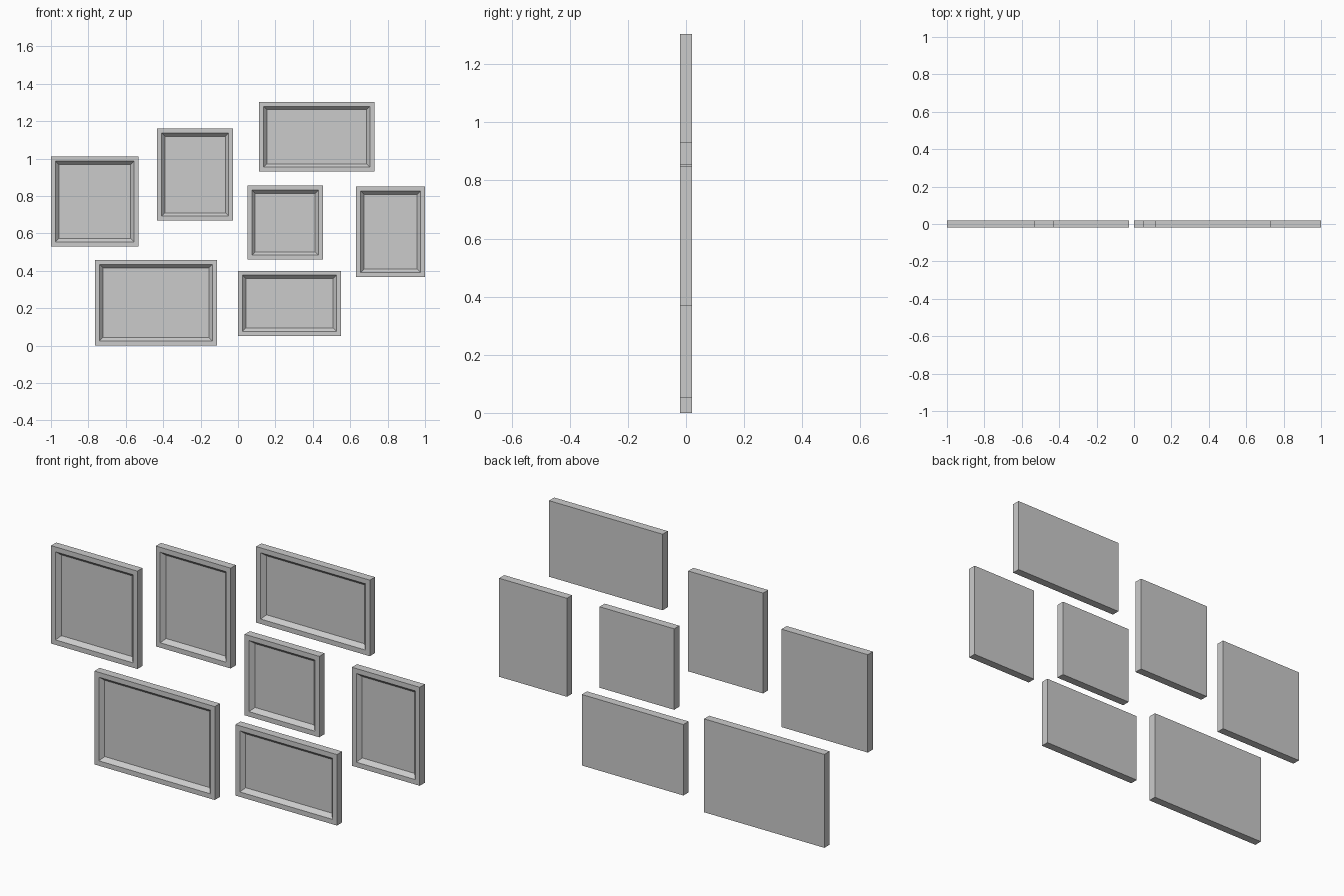
import bpy, bmesh

if "Cube" in bpy.data.objects:
    bpy.data.objects.remove(bpy.data.objects["Cube"])

RIM, BEVEL = 0.024, 0.018        # flat rim width, sloped inner lip width
FRONT, BACK, PANEL = -0.02, 0.02, 0.0


def picture_frame(name, x0, x1, z0, z1):
    bm = bmesh.new()

    def ring(inset, y):
        return [bm.verts.new((x, y, z)) for x, z in (
            (x0 + inset, z0 + inset), (x1 - inset, z0 + inset),
            (x1 - inset, z1 - inset), (x0 + inset, z1 - inset))]

    # back, outer sides, rim, sloped lip, recessed panel
    rings = [ring(0, BACK), ring(0, FRONT), ring(RIM, FRONT), ring(RIM + BEVEL, PANEL)]
    for a, b in zip(rings, rings[1:]):
        for i in range(4):
            j = (i + 1) % 4
            bm.faces.new((a[i], a[j], b[j], b[i]))
    bm.faces.new(rings[0])
    bm.faces.new(rings[-1])
    bmesh.ops.recalc_face_normals(bm, faces=bm.faces)
    mesh = bpy.data.meshes.new(name)
    bm.to_mesh(mesh)
    bm.free()
    bpy.context.collection.objects.link(bpy.data.objects.new(name, mesh))


# the wall arrangement: x range, z range
picture_frame("frame_far_left", -1.0, -0.532, 0.53, 1.01)
picture_frame("frame_upper_left", -0.432, -0.026, 0.668, 1.16)
picture_frame("frame_top_right", 0.113, 0.729, 0.93, 1.303)
picture_frame("frame_centre", 0.05, 0.455, 0.459, 0.856)
picture_frame("frame_far_right", 0.632, 1.0, 0.367, 0.85)
picture_frame("frame_lower_left", -0.765, -0.112, 0.0, 0.458)
picture_frame("frame_lower_right", 0.0, 0.551, 0.052, 0.4)
